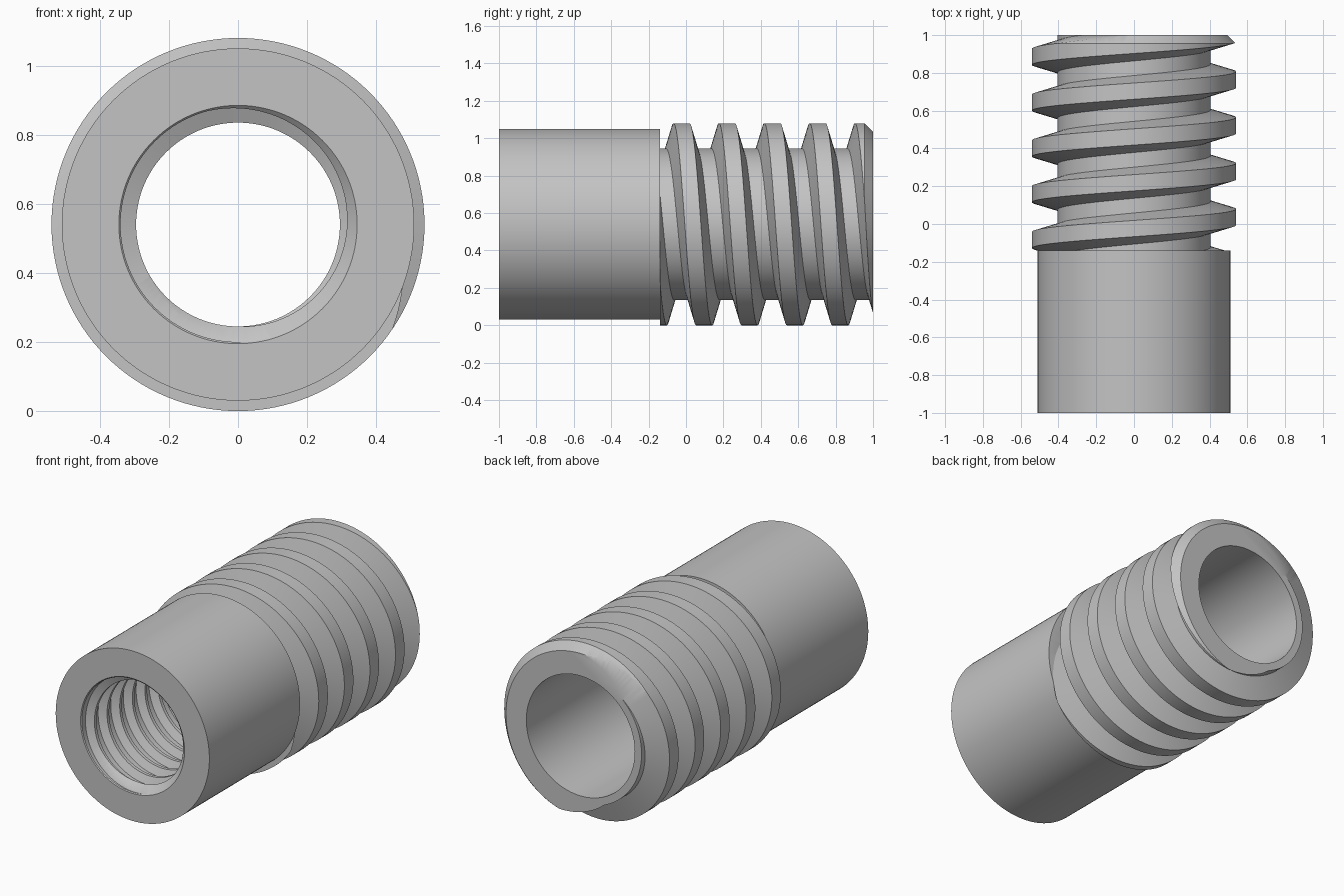
import bpy, bmesh, math

AXIS_Z = 0.54      # height of the fitting's axis, which runs along y
SEGMENTS = 128     # steps around one turn

cube = bpy.data.objects.get("Cube")
if cube:
    bpy.data.objects.remove(cube, do_unlink=True)

metal = bpy.data.materials.new("grey_metal")
metal.use_nodes = True
metal.diffuse_color = (0.55, 0.55, 0.55, 1)
metal.node_tree.nodes["Principled BSDF"].inputs["Base Color"].default_value = (0.55, 0.55, 0.55, 1)


def polar(radius, y, step):
    a = math.tau * step / SEGMENTS
    return (radius * math.sin(a), y, AXIS_Z + radius * math.cos(a))


def finish(name, bm):
    bmesh.ops.recalc_face_normals(bm, faces=bm.faces)
    mesh = bpy.data.meshes.new(name)
    bm.to_mesh(mesh)
    bm.free()
    mesh.materials.append(metal)
    obj = bpy.data.objects.new(name, mesh)
    bpy.context.collection.objects.link(obj)
    return obj


def turned_ring(name, profile):
    """Revolve a closed (radius, y) profile around the axis."""
    bm = bmesh.new()
    rings = [[bm.verts.new(polar(r, y, s)) for r, y in profile] for s in range(SEGMENTS)]
    n = len(profile)
    for s in range(SEGMENTS):
        a, b = rings[s], rings[(s + 1) % SEGMENTS]
        for i in range(n):
            j = (i + 1) % n
            bm.faces.new((a[i], a[j], b[j], b[i]))
    return finish(name, bm)


def threaded_rod(name, tooth, pitch, phase, y_min, y_max):
    """Sweep a tooth along a helix, then trim and cap both ends flat."""
    bm = bmesh.new()
    first = math.floor((y_min - phase) / pitch) - 2
    turns = math.ceil((y_max - y_min) / pitch) + 5
    rows = []
    for s in range(turns * SEGMENTS):
        base = phase + pitch * (first + s / SEGMENTS)
        rows.append([bm.verts.new(polar(r, base + dy, s)) for r, dy in tooth])
    for s in range((turns - 1) * SEGMENTS - 1):
        # the strip closes onto the start of the next turn
        a = rows[s] + [rows[s + SEGMENTS][0]]
        b = rows[s + 1] + [rows[s + SEGMENTS + 1][0]]
        for i in range(len(tooth)):
            bm.faces.new((a[i], a[i + 1], b[i + 1], b[i]))
    for y, side in ((y_min, -1), (y_max, 1)):
        geom = bm.verts[:] + bm.edges[:] + bm.faces[:]
        bmesh.ops.bisect_plane(bm, geom=geom, dist=1e-6, plane_co=(0, y, 0),
                               plane_no=(0, side, 0), clear_outer=True)
    bmesh.ops.delete(bm, geom=[v for v in bm.verts if not v.link_faces], context='VERTS')
    rim = [e for e in bm.edges if e.is_boundary]
    bmesh.ops.holes_fill(bm, edges=rim, sides=0)
    return finish(name, bm)


def combine(obj, tool, operation):
    """Apply a boolean, drop the tool and smooth the result."""
    tool.hide_render = True
    mod = obj.modifiers.new("cut", 'BOOLEAN')
    mod.operation = operation
    mod.solver = 'EXACT'
    mod.object = tool
    bpy.ops.object.select_all(action='DESELECT')
    obj.select_set(True)
    bpy.context.view_layer.objects.active = obj
    bpy.ops.object.modifier_apply(modifier=mod.name)
    bpy.data.objects.remove(tool, do_unlink=True)
    bpy.ops.object.shade_smooth_by_angle(angle=math.radians(30))


# Threaded end: coarse outer thread, chamfered tip and smooth bore
outer_tooth = [(0.405, -0.0825), (0.54, -0.043), (0.54, 0.043), (0.405, 0.0825)]
threaded_end = threaded_rod("threaded_end", outer_tooth, 0.2425, -0.024, -0.14, 1.0)
tip_envelope = turned_ring("tip_envelope", [
    (0.36, -0.2), (0.6, -0.2), (0.6, 0.895), (0.445, 1.05), (0.36, 1.05)])
combine(threaded_end, tip_envelope, 'INTERSECT')

# Plain shank: countersunk mouth and fine inner thread
shank = turned_ring("shank", [
    (0.345, -1.0), (0.51, -1.0), (0.51, -0.14), (0.27, -0.14), (0.27, -0.925)])
groove_tooth = [(0.295, -0.05), (0.34, -0.03), (0.34, 0.03), (0.295, 0.05)]
inner_thread = threaded_rod("inner_thread", groove_tooth, 0.12, 0.0, -1.06, -0.1)
combine(shank, inner_thread, 'DIFFERENCE')
